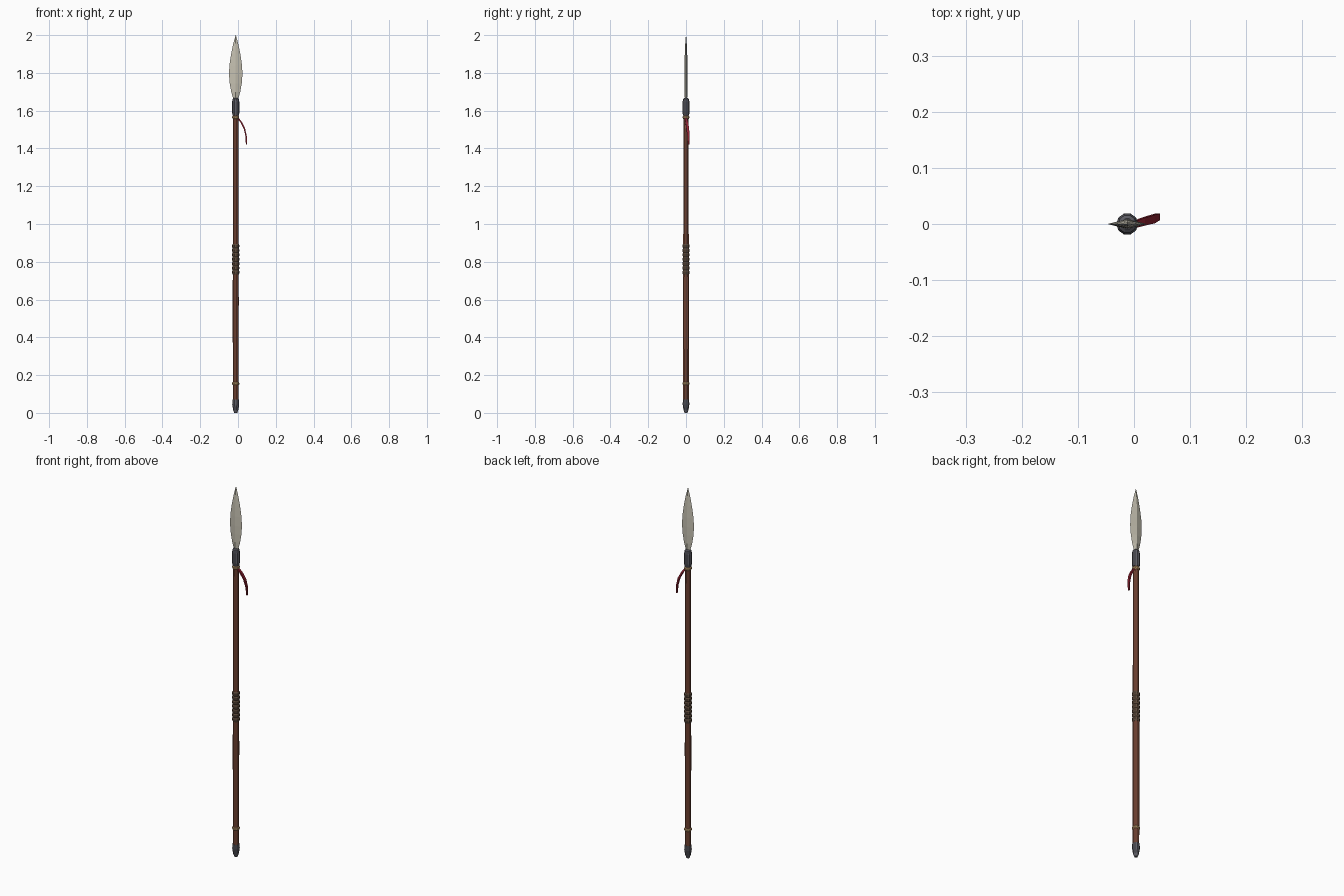
import bpy, bmesh, math
from mathutils import Vector

if "Cube" in bpy.data.objects:
    bpy.data.objects.remove(bpy.data.objects["Cube"])

CX = -0.012   # spear axis


def mat(name, rgb):
    m = bpy.data.materials.new(name)
    m.diffuse_color = (*rgb, 1)
    m.use_nodes = True
    m.node_tree.nodes["Principled BSDF"].inputs["Base Color"].default_value = m.diffuse_color
    return m


WOOD = mat("wood", (0.25, 0.085, 0.05))
STEEL = mat("steel", (0.56, 0.53, 0.44))
IRON = mat("iron", (0.11, 0.11, 0.13))
LEATHER = mat("leather", (0.11, 0.07, 0.045))
BRASS = mat("brass", (0.52, 0.33, 0.15))
RED = mat("red_cloth", (0.28, 0.015, 0.03))


def loft(name, rings, material):
    """Skin a list of equal-length vertex rings and cap both ends."""
    bm = bmesh.new()
    vs = [[bm.verts.new(p) for p in r] for r in rings]
    n = len(rings[0])
    for a, b in zip(vs, vs[1:]):
        for i in range(n):
            j = (i + 1) % n
            bm.faces.new((a[i], a[j], b[j], b[i]))
    bm.faces.new(vs[0][::-1])
    bm.faces.new(vs[-1])
    bmesh.ops.recalc_face_normals(bm, faces=bm.faces)
    me = bpy.data.meshes.new(name)
    bm.to_mesh(me)
    bm.free()
    me.materials.append(material)
    ob = bpy.data.objects.new(name, me)
    bpy.context.collection.objects.link(ob)
    return ob


def lathe(name, profile, material, sides=10):
    """Faceted turned part from (radius, z) pairs."""
    rings = [[(CX + r * math.cos(2 * math.pi * i / sides),
               r * math.sin(2 * math.pi * i / sides), z)
              for i in range(sides)] for r, z in profile]
    return loft(name, rings, material)


# shaft, slightly tapered
lathe("shaft", [(0.0155, 0.05), (0.016, 0.6), (0.015, 1.1), (0.0135, 1.6)], WOOD)

# iron butt cap and blade socket
lathe("butt_cap", [(0.008, 0.0), (0.014, 0.016), (0.0185, 0.045), (0.0175, 0.07)], IRON)
lathe("socket", [(0.017, 1.575), (0.0195, 1.592), (0.0195, 1.645),
                 (0.016, 1.662), (0.010, 1.667)], IRON)

# brass bands
for name, z, r in (("lower_band", 0.155, 0.019), ("upper_band", 1.565, 0.0185)):
    lathe(name, [(r - 0.003, z - 0.008), (r, z - 0.004),
                 (r, z + 0.004), (r - 0.003, z + 0.008)], BRASS)

# leather grip wrap: a row of bulging turns
turns, z0, z1 = 7, 0.732, 0.895
step = (z1 - z0) / turns
wrap = []
for i in range(turns):
    z = z0 + i * step
    wrap += [(0.0162, z), (0.0188, z + step * 0.25), (0.0188, z + step * 0.75)]
wrap.append((0.0162, z1))
lathe("grip_wrap", wrap, LEATHER)

# leaf blade with a diamond section: (z, half width, half thickness)
leaf = [(1.655, 0.011, 0.006), (1.70, 0.024, 0.008), (1.745, 0.032, 0.0085),
        (1.79, 0.0355, 0.0085), (1.84, 0.0335, 0.008), (1.90, 0.0245, 0.0065),
        (1.955, 0.013, 0.004), (2.0, 0.0006, 0.0006)]
loft("blade", [[(CX + w, 0, z), (CX, t, z), (CX - w, 0, z), (CX, -t, z)]
               for z, w, t in leaf], STEEL)

# red streamer tied under the upper band: (x, y, z, half width, half thickness)
path = [(0.000, -0.001, 1.560, 0.006, 0.004), (0.016, 0.004, 1.540, 0.007, 0.004),
        (0.034, 0.009, 1.505, 0.0075, 0.004), (0.043, 0.013, 1.465, 0.006, 0.0035),
        (0.044, 0.015, 1.422, 0.004, 0.0025)]
rings = []
for i, (x, y, z, w, t) in enumerate(path):
    a, b = path[max(i - 1, 0)], path[min(i + 1, len(path) - 1)]
    d = Vector((b[0] - a[0], 0, b[2] - a[2])).normalized()
    n = Vector((-d.z, 0, d.x)) * t
    s = Vector((0, w, 0))
    c = Vector((x, y, z))
    rings.append([c + n + s, c + n - s, c - n - s, c - n + s])
loft("streamer", rings, RED)
